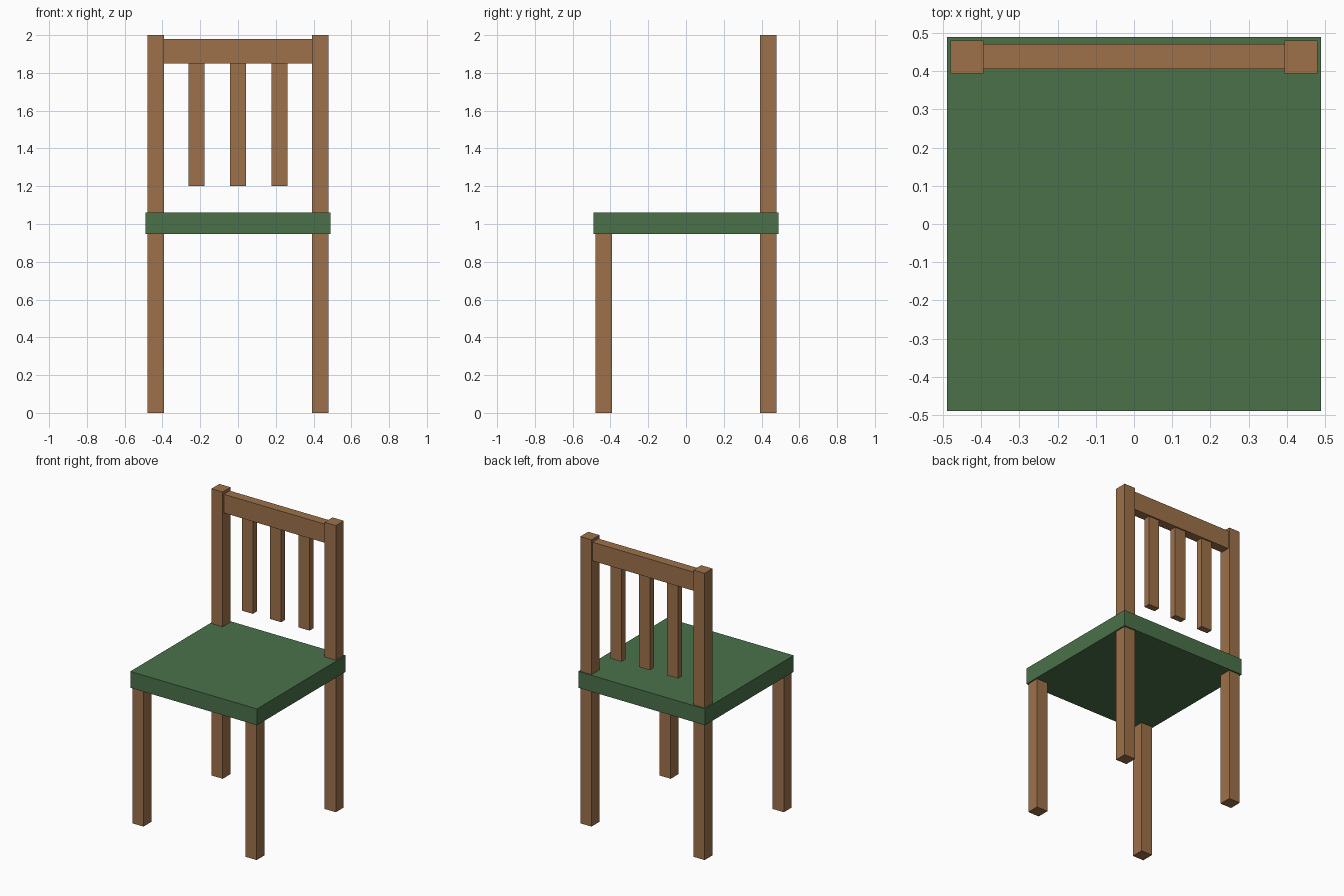
import bpy

if "Cube" in bpy.data.objects:
    bpy.data.objects.remove(bpy.data.objects["Cube"])


def material(name, color):
    mat = bpy.data.materials.new(name)
    mat.diffuse_color = color
    mat.use_nodes = True
    mat.node_tree.nodes["Principled BSDF"].inputs["Base Color"].default_value = mat.diffuse_color
    return mat


wood = material("wood", (0.34, 0.165, 0.068, 1))
green = material("green_seat", (0.068, 0.165, 0.068, 1))


def box(name, x, y, z, mat):
    """Box from (min, max) ranges on each axis."""
    ranges = (x, y, z)
    bpy.ops.mesh.primitive_cube_add(size=1, location=[(a + b) / 2 for a, b in ranges])
    ob = bpy.context.object
    ob.name = name
    ob.scale = [b - a for a, b in ranges]
    bpy.ops.object.transform_apply(location=False, rotation=False, scale=True)
    ob.data.materials.append(mat)
    return ob


# Seat
box("seat", (-0.489, 0.489), (-0.489, 0.489), (0.946, 1.06), green)

# Short front legs and tall back posts
for side, x in (("left", (-0.48, -0.393)), ("right", (0.393, 0.48))):
    box(f"front_leg_{side}", x, (-0.48, -0.393), (0, 0.95), wood)
    box(f"back_post_{side}", x, (0.393, 0.48), (0, 2), wood)

# Top rail between the posts
box("top_rail", (-0.395, 0.395), (0.405, 0.47), (1.85, 1.98), wood)

# Slats hanging from the rail
for i in range(3):
    cx = (i - 1) * 0.219
    box(f"back_slat_{i + 1}", (cx - 0.0425, cx + 0.0425), (0.415, 0.46), (1.2, 1.855), wood)
